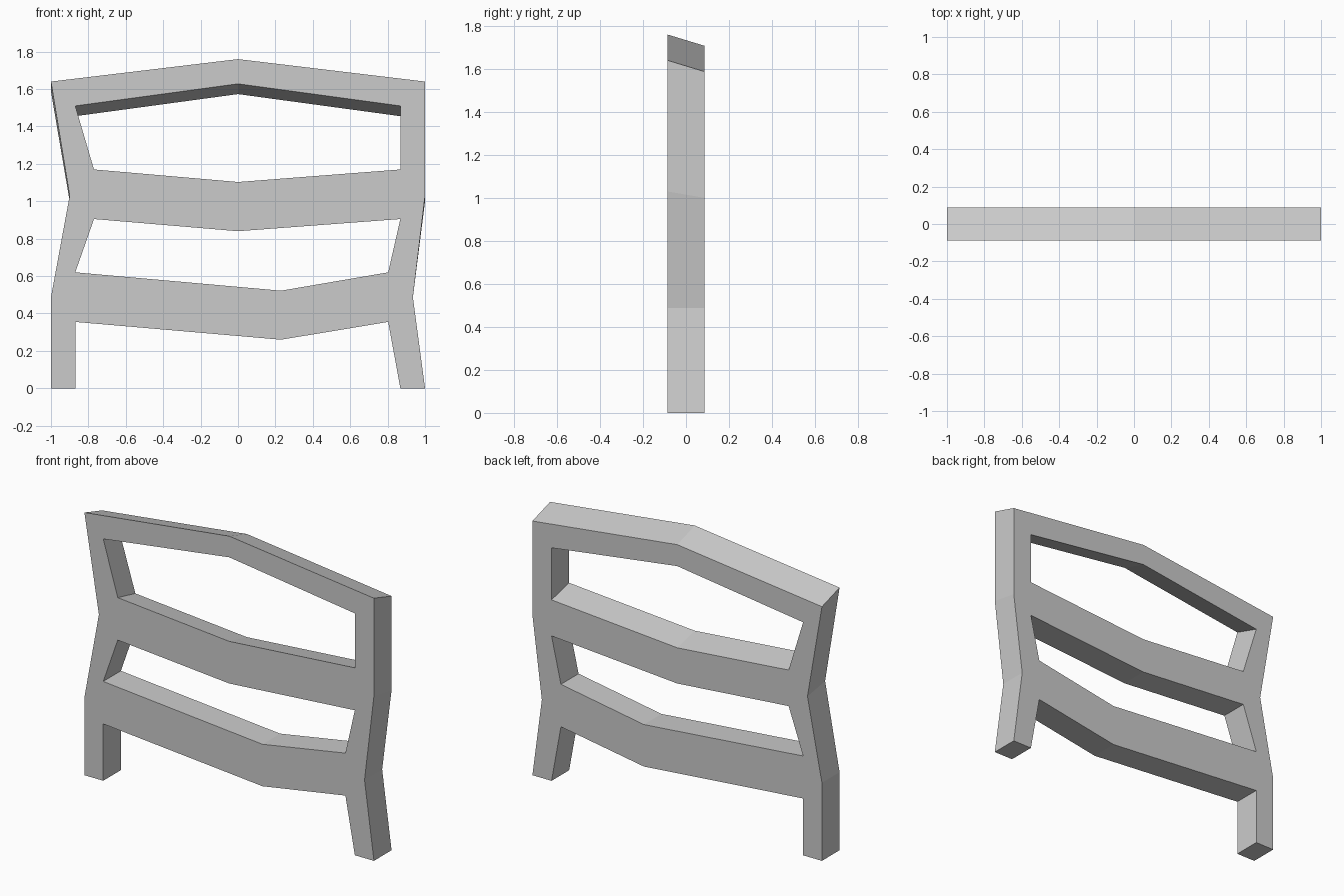
import bpy, bmesh

if "Cube" in bpy.data.objects:
    bpy.data.objects.remove(bpy.data.objects["Cube"])

HALF_DEPTH = 0.087

bm = bmesh.new()
drop_layer = bm.verts.layers.float.new("drop")   # how far the back edge sits below the front


def point(x, z, drop=0.0):
    v = bm.verts.new((x, -HALF_DEPTH, z))
    v[drop_layer] = drop
    return v


def post(outer_x, inner_x):
    """Kinked post: returns the inner corner points, bottom to top, and the outer top."""
    outer = [point(x, z, d) for x, (z, d) in zip(
        outer_x, [(0, 0), (0.487, 0), (1.03, 0.03), (1.64, 0.053)])]
    inner = [point(x, z, d) for x, (z, d) in zip(
        inner_x, [(0, 0), (0.355, 0), (0.62, 0), (0.905, 0), (1.17, 0.04), (1.51, 0.055)])]
    for i in range(3):
        a, b = inner[2 * i], inner[2 * i + 1]
        bm.faces.new((outer[i], a, b, outer[i + 1]))          # straight stretch
        if i < 2:                                             # wedge where a rail joins
            bm.faces.new((outer[i + 1], b, inner[2 * i + 2]))
    return inner, outer[3]


def rail(left, right, low, high):
    """Bent rail between two (bottom, top) point pairs."""
    bm.faces.new((left[0], low, high, left[1]))
    bm.faces.new((low, right[0], right[1], high))


# Posts
left, left_top = post((-1, -1, -0.9, -1), (-0.87, -0.87, -0.87, -0.77, -0.77, -0.87))
right, right_top = post((1, 0.935, 1, 1), (0.868, 0.803, 0.803, 0.868, 0.868, 0.868))

# Lower, middle and top rails
rail(left[1:3], right[1:3], point(0.23, 0.26), point(0.23, 0.522))
rail(left[3:5], right[3:5], point(0, 0.84), point(0, 1.103, 0.04))
rail((left[5], left_top), (right[5], right_top),
     point(0, 1.628, 0.055), point(0, 1.76, 0.053))

# Thickness: solidify the front outline, dropping the back of the sloped edges
front = list(bm.faces)
bmesh.ops.recalc_face_normals(bm, faces=front)
res = bmesh.ops.extrude_face_region(bm, geom=front, use_keep_orig=True)
for v in (g for g in res["geom"] if isinstance(g, bmesh.types.BMVert)):
    v.co.y = HALF_DEPTH
    v.co.z -= v[drop_layer]
bmesh.ops.recalc_face_normals(bm, faces=bm.faces)

mesh = bpy.data.meshes.new("slatted_back_frame")
bm.to_mesh(mesh)
bm.free()
obj = bpy.data.objects.new("slatted_back_frame", mesh)
bpy.context.collection.objects.link(obj)
